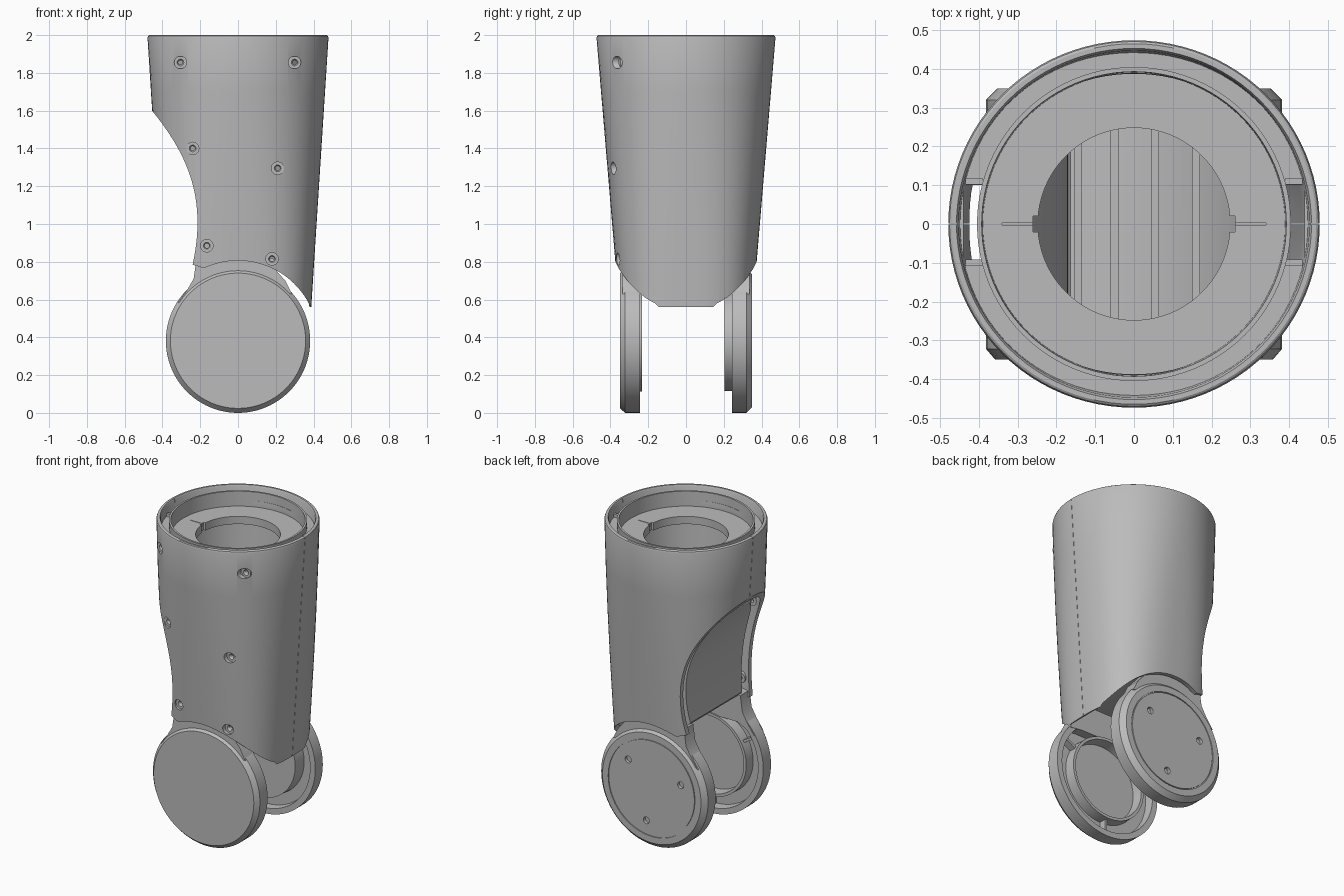
import bpy, bmesh
from math import sin, cos, radians, hypot, tau
from mathutils import Vector
from mathutils.geometry import interpolate_bezier

cube = bpy.data.objects.get("Cube")
if cube:
    bpy.data.objects.remove(cube)

grey = bpy.data.materials.new("plain grey")
grey.use_nodes = True
grey.diffuse_color = (0.5, 0.5, 0.5, 1)
grey.node_tree.nodes["Principled BSDF"].inputs["Base Color"].default_value = grey.diffuse_color

HUB_Z = 0.382
SIDES = 96


def finish(name, bm):
    bmesh.ops.recalc_face_normals(bm, faces=bm.faces)
    mesh = bpy.data.meshes.new(name)
    bm.to_mesh(mesh)
    bm.free()
    mesh.materials.append(grey)
    obj = bpy.data.objects.new(name, mesh)
    bpy.context.collection.objects.link(obj)
    return obj


def loft(name, profile, closed=False, sideways=False, at=(0, 0), sides=SIDES):
    """Stack rings (rx, ry, h, squareness); sideways turns the axis to y, centred at (x, z)."""
    bm = bmesh.new()
    rings = []
    for rx, ry, h, *square in profile:
        n = square[0] if square else 2
        ring = []
        for i in range(sides):
            c, s = cos(tau * i / sides), sin(tau * i / sides)
            k = (abs(c) ** n + abs(s) ** n) ** (-1 / n)
            u, v = rx * c * k + at[0], ry * s * k + at[1]
            ring.append(bm.verts.new((u, h, v) if sideways else (u, v, h)))
        rings.append(ring)
    pairs = list(zip(rings, rings[1:]))
    if closed:
        pairs.append((rings[-1], rings[0]))
    else:
        bm.faces.new(rings[0])
        bm.faces.new(rings[-1])
    for a, b in pairs:
        for i in range(sides):
            j = (i + 1) % sides
            bm.faces.new((a[i], a[j], b[j], b[i]))
    return finish(name, bm)


def rod(name, r, y0, y1, at):
    return loft(name, [(r, r, y0), (r, r, y1)], sideways=True, at=at, sides=24)


def prism(name, outline, y0, y1):
    bm = bmesh.new()
    near = [bm.verts.new((x, y0, z)) for x, z in outline]
    far = [bm.verts.new((x, y1, z)) for x, z in outline]
    bm.faces.new(near)
    bm.faces.new(far)
    for i in range(len(near)):
        j = (i + 1) % len(near)
        bm.faces.new((near[i], near[j], far[j], far[i]))
    return finish(name, bm)


def box(name, x, y, z):
    return prism(name, [(x[0], z[0]), (x[1], z[0]), (x[1], z[1]), (x[0], z[1])], *y)


def cut(obj, *cutters):
    for cutter in cutters:
        mod = obj.modifiers.new("cut", "BOOLEAN")
        mod.operation, mod.solver, mod.object = "DIFFERENCE", "EXACT", cutter
        bpy.context.view_layer.objects.active = obj
        bpy.ops.object.modifier_apply(modifier=mod.name)
        bpy.data.objects.remove(cutter)


def wall(z, t):
    """Tapered leg section at height z, inset by t: round at the rim, squarer lower down."""
    return (0.48 - 0.064 * (2 - z) - t, 0.475 - 0.084 * (2 - z) - t, z, 2 + 0.65 * (2 - z))


def walls(t, *heights):
    return [wall(z, t) for z in heights]


def clearance(d, e):
    """Cutter for the rear notch, pushed in by d, and the joint arch, pushed up by e."""
    r = 0.424 + e
    curve = interpolate_bezier(Vector((-0.455, 1.6, 0)), Vector((-0.26, 1.36, 0)),
                               Vector((-0.165, 1.13, 0)), Vector((-0.24, 0.785, 0)), 24)
    notch = [(p.x + d, p.y) for p in curve if hypot(p.x + d, p.y - HUB_Z) > r + 0.01]
    arch = [(r * cos(radians(a)), HUB_Z + r * sin(radians(a))) for a in range(115, 20, -3)]
    arch = [p for p in arch if p[0] > notch[-1][0] + 0.01 and p[1] > 0.575]
    ends = [(0.378 + e, 0.56), (0.8, 0.56), (0.8, -0.3), (-0.8, -0.3), (-0.8, 1.95)]
    return prism("clearance_cutter", notch + arch + ends, -0.7, 0.7)


# Outer shell with rounded rim, notch, arch and parting seam
shell = loft("outer_shell", walls(0, 0.5, 0.8, 1.1, 1.4, 1.7, 1.985) + [wall(1.996, 0.004), wall(2, 0.01)]
             + [wall(2, 0.022)] + walls(0.027, 1.99, 1.7, 1.4, 1.1, 0.8, 0.5), closed=True)
cut(shell, clearance(0, 0), box("seam_cutter", (-0.7, 0.7), (-0.001, 0.001), (0.4, 2.1)))

# Countersunk screws on the front half
for n, (x, z) in enumerate([(-0.305, 1.855), (0.3, 1.855), (-0.24, 1.4),
                            (0.21, 1.295), (-0.165, 0.885), (0.18, 0.815)]):
    rx, ry, _, p = wall(z, 0)
    y = -ry * (1 - abs(x / rx) ** p) ** (1 / p)
    cut(shell, rod("hole_cutter", 0.033, -0.6, y + 0.06, (x, z)))
    loft(f"shell_screw_{n}", [(0.033, 0.033, y + 0.02), (0.033, 0.033, y + 0.05), (0.012, 0.012, y + 0.05),
                              (0.012, 0.012, y + 0.03), (0.018, 0.018, y + 0.02)],
         closed=True, sideways=True, at=(x, z), sides=24)

# Inner body: recessed top, centre hole, hollow inside
inner = loft("inner_body", walls(0.075, 0.5, 0.8, 1.1, 1.4, 1.7)
             + [(0.405, 0.405, 1.985), (0.393, 0.393, 1.985), (0.39, 0.39, 1.89)])
cavity = loft("cavity_cutter", walls(0.1, 0.5, 0.8, 1.1, 1.4, 1.84))
cut(cavity, clearance(0.045, 0.08))
cut(inner, clearance(0.015, 0.045), cavity,
    loft("hole_cutter", [(0.248, 0.248, 1.8), (0.248, 0.248, 1.95)]),
    box("key_cutter", (-0.26, 0.26), (-0.02, 0.02), (1.8, 1.95)),
    box("seam_cutter", (-0.34, 0.34), (-0.002, 0.002), (1.87, 1.9)))

# Ribs inside the cavity
for n, x in enumerate((-0.145, -0.05, 0.055, 0.16)):
    box(f"cavity_rib_{n}", (x - 0.01, x + 0.01), (-0.27, 0.27), (0.85, 0.96))

# Ledge between shell and inner body, with a slot on each side
ledge = loft("rim_ledge", walls(0.02, 1.93) + walls(0.08, 1.93, 1.91) + walls(0.02, 1.91), closed=True)
for label, s in (("right", -1), ("left", 1)):
    cut(ledge, box("slot_cutter", sorted((s * 0.36, s * 0.44)), (-0.1, 0.1), (1.8, 2)))
    for y in (-0.1, 0.11):
        box(f"{label}_slot_bracket", sorted((s * 0.39, s * 0.435)), (y - 0.008, y + 0.008), (1.8, 1.95))


def disc(name, side, pairs):
    return loft(name, [(r, r, side * y) for r, y in pairs], sideways=True, at=(0, HUB_Z))


# Front joint disc: flat outside, open cup inside
disc("front_joint_disc", -1, [(0.05, 0.35), (0.358, 0.35), (0.382, 0.322), (0.382, 0.243), (0.345, 0.243),
                              (0.34, 0.3), (0.27, 0.3), (0.268, 0.232), (0.25, 0.232), (0.245, 0.3), (0.05, 0.3)])

# Back joint disc: grooved cap outside, raised hub inside
back = disc("back_joint_disc", 1, [(0.05, 0.35), (0.305, 0.35), (0.305, 0.344), (0.311, 0.344), (0.311, 0.35),
                                   (0.352, 0.35), (0.382, 0.32), (0.382, 0.243), (0.345, 0.243), (0.34, 0.29),
                                   (0.27, 0.29), (0.265, 0.205), (0.05, 0.205)])
for a in (40, 160, 280):
    c, s = cos(radians(a)), sin(radians(a))
    cut(back, rod("cap_hole_cutter", 0.022, 0.33, 0.4, (0.22 * c, HUB_Z + 0.22 * s)),
        rod("hub_hole_cutter", 0.018, 0.15, 0.23, (0.15 * c, HUB_Z + 0.15 * s)))

# Necks that tie the discs into the leg, and ribs in the disc recesses
neck = [(-0.32, 0.58), (-0.27, 0.65), (-0.235, 0.71), (-0.22, 0.815), (0.15, 0.815), (0.21, 0.745),
        (0.25, 0.7), (0.285, 0.63), (0.2, 0.64), (-0.2, 0.64)]
for label, side in (("front", -1), ("back", 1)):
    prism(f"{label}_neck", neck, *sorted((side * 0.24, side * 0.335)))
    for a in (30, 150, 270):
        rib = box(f"{label}_disc_rib", (0.26, 0.35), (side * 0.28 - 0.025, side * 0.28 + 0.025), (-0.008, 0.008))
        rib.rotation_euler.y = -radians(a)
        rib.location.z = HUB_Z

# Smooth the curved faces, keep the edges sharp
bpy.ops.object.select_all(action="DESELECT")
for obj in bpy.context.scene.objects:
    if obj.type == "MESH":
        obj.select_set(True)
        bpy.context.view_layer.objects.active = obj
bpy.ops.object.shade_smooth_by_angle(angle=radians(30))
